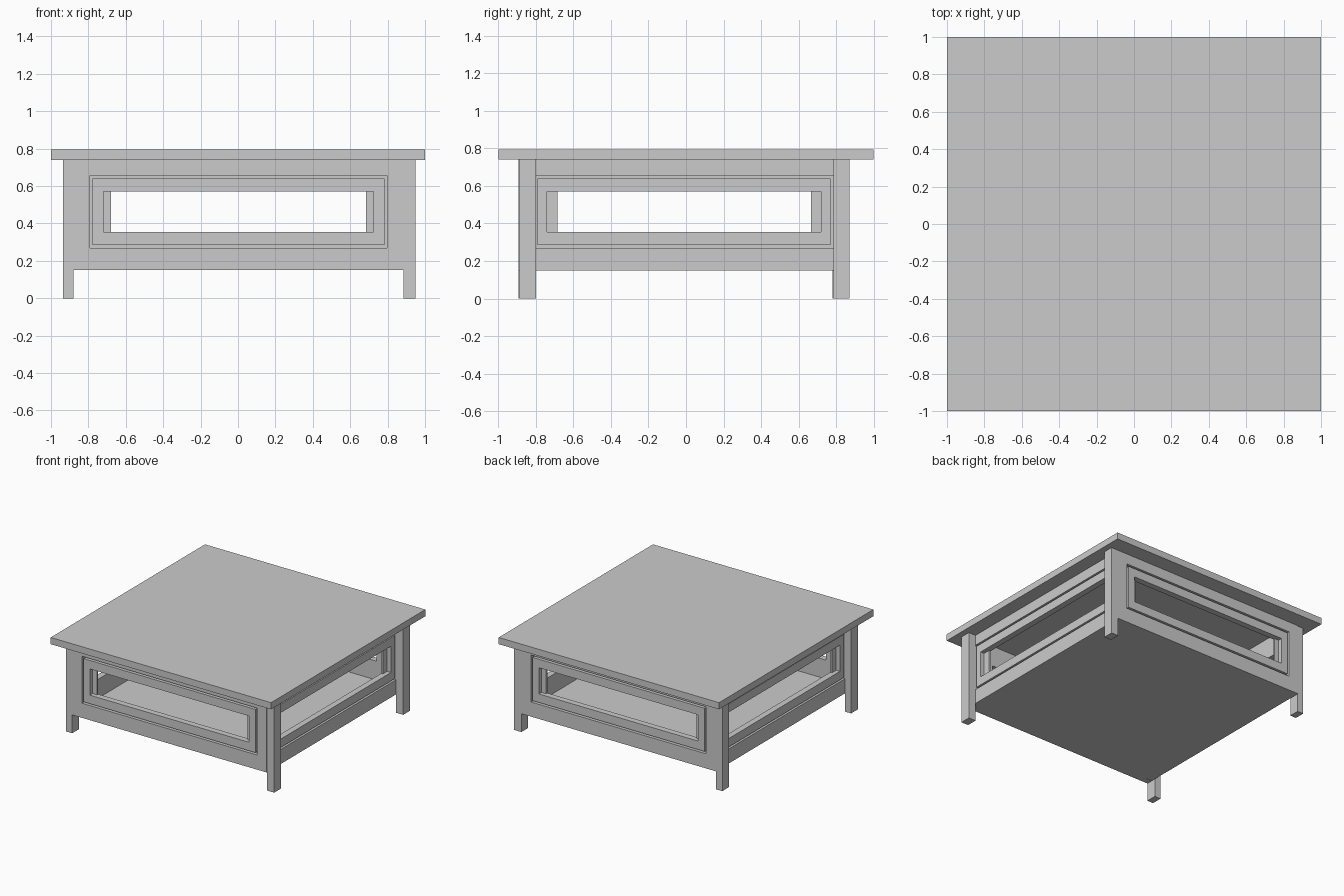
import bpy, bmesh
from mathutils import Matrix, Vector
from math import radians

if "Cube" in bpy.data.objects:
    bpy.data.objects.remove(bpy.data.objects["Cube"])


def finish(name, bm, matrix=Matrix.Identity(4)):
    bmesh.ops.transform(bm, matrix=matrix, verts=bm.verts)
    bmesh.ops.recalc_face_normals(bm, faces=bm.faces)
    mesh = bpy.data.meshes.new(name)
    bm.to_mesh(mesh)
    bm.free()
    bpy.context.collection.objects.link(bpy.data.objects.new(name, mesh))


def box(name, x0, x1, y0, y1, z0, z1):
    bm = bmesh.new()
    bmesh.ops.create_cube(bm, size=1)
    for v in bm.verts:
        v.co = Vector((x0 if v.co.x < 0 else x1,
                       y0 if v.co.y < 0 else y1,
                       z0 if v.co.z < 0 else z1))
    finish(name, bm)


def ring(name, outer, hole, d0, d1, matrix):
    """Rectangular frame (u0, u1, z0, z1); front at local y = d0, back at d1."""
    bm = bmesh.new()
    loops = []
    for (u0, u1, z0, z1), d in ((outer, d0), (hole, d0), (hole, d1), (outer, d1)):
        loops.append([bm.verts.new((u, d, z))
                      for u, z in ((u0, z0), (u1, z0), (u1, z1), (u0, z1))])
    for k in range(4):
        a, b = loops[k], loops[(k + 1) % 4]
        for i in range(4):
            j = (i + 1) % 4
            bm.faces.new((a[i], a[j], b[j], b[i]))
    finish(name, bm, matrix)


# Table top
box("table_top", -1, 1, -1, 1, 0.74, 0.795)

# Legs standing outside the left and right faces of the cabinet
for side, x0, x1, dy in (("left", -0.935, -0.88, -0.005), ("right", 0.885, 0.95, 0)):
    box(f"front_{side}_leg", x0, x1, -0.887 + dy, -0.80 + dy, 0, 0.74)
    box(f"back_{side}_leg", x0, x1, 0.785 + dy, 0.87 + dy, 0, 0.74)

# Four framed walls: (angle, half outer width, opening half width, stile half width, face distance)
CX, CY = 0.0025, -0.01
walls = (("front", 0, 0.8825, 0.7225, 0.6825, 0.882),
         ("back", 180, 0.8825, 0.7225, 0.6825, 0.88),
         ("right", 90, 0.83, 0.73, 0.675, 0.8825),
         ("left", -90, 0.83, 0.73, 0.675, 0.8825))
for name, angle, half, opening, stile, face in walls:
    m = Matrix.Translation((CX, CY, 0)) @ Matrix.Rotation(radians(angle), 4, 'Z')
    groove = (-0.795, 0.795, 0.27, 0.655)
    # outer carcass frame
    ring(name + "_carcass_frame", (-half, half, 0.15, 0.74), groove,
         -face, -face + 0.05, m)
    # inset panel frame, separated from the carcass by a narrow groove
    ring(name + "_panel_frame", (-0.78, 0.78, 0.285, 0.64),
         (-opening, opening, 0.355, 0.57), -face, -face + 0.035, m)
    # backing that closes the groove and shows as inner stiles
    ring(name + "_backing_frame", groove,
         (-stile, stile, 0.355, 0.57), -face + 0.035, -face + 0.05, m)

# Floor of the cabinet
box("cabinet_floor", -0.83, 0.835, -0.842, 0.82, 0.15, 0.2)
